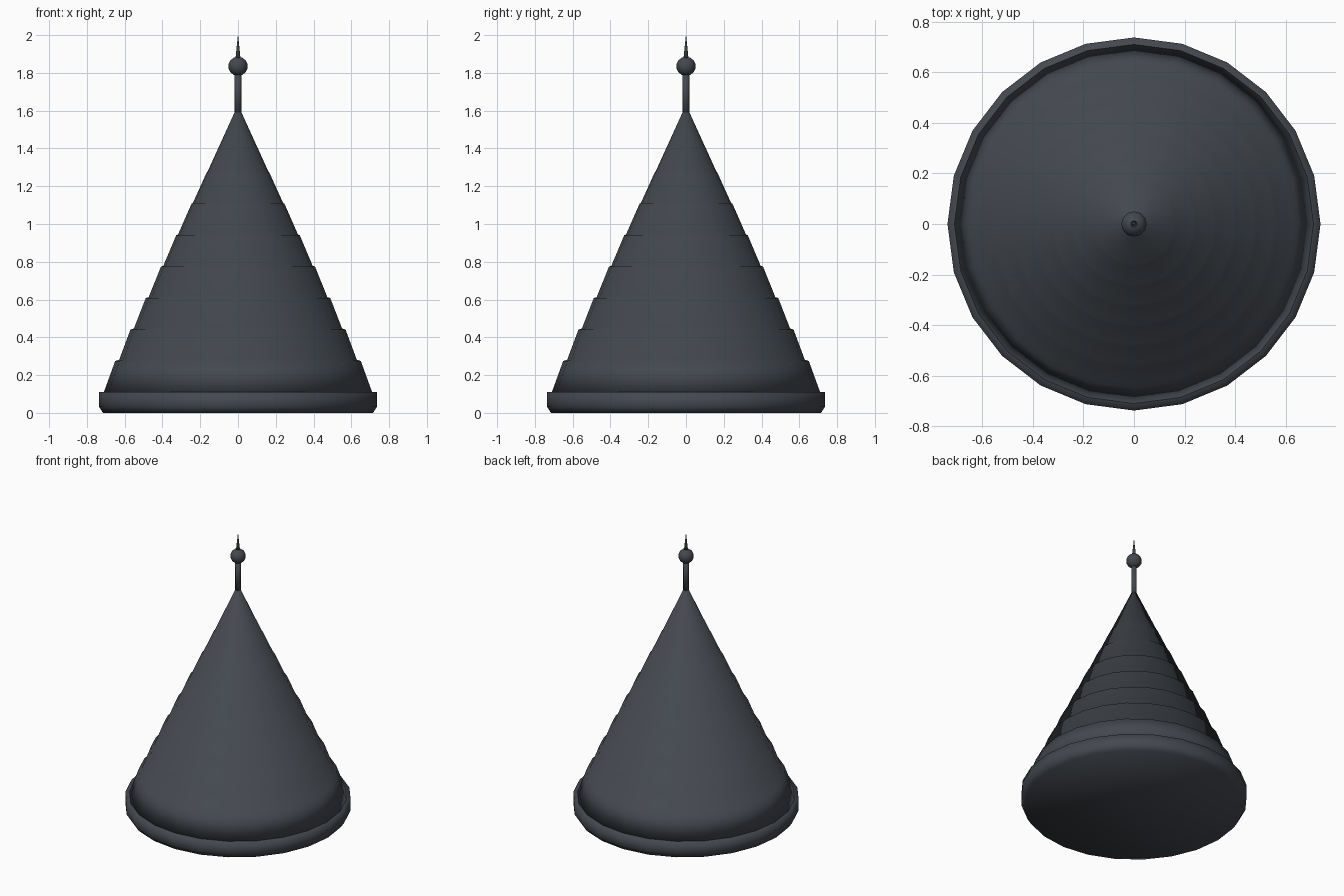
import bpy
import bmesh
import math

old = bpy.data.objects.get("Cube")
if old:
    bpy.data.objects.remove(old, do_unlink=True)

slate = bpy.data.materials.new("dark_slate")
slate.use_nodes = True
colour = (0.058, 0.066, 0.079, 1)
slate.diffuse_color = colour
bsdf = next(n for n in slate.node_tree.nodes if n.type == 'BSDF_PRINCIPLED')
bsdf.inputs["Base Color"].default_value = colour


def lathe(name, profile, sides, sharp_angle):
    """Turn a (radius, height) profile around z and close both ends."""
    bm = bmesh.new()
    rings = []
    for r, z in profile:
        rings.append([bm.verts.new((r * math.cos(a), r * math.sin(a), z))
                      for a in (math.tau * i / sides for i in range(sides))])
    for low, high in zip(rings, rings[1:]):
        for i in range(sides):
            j = (i + 1) % sides
            bm.faces.new((low[i], low[j], high[j], high[i]))
    bm.faces.new(rings[0][::-1])
    bm.faces.new(rings[-1])
    for f in bm.faces:
        f.smooth = True
    for e in bm.edges:
        e.smooth = e.calc_face_angle(0) < math.radians(sharp_angle)
    mesh = bpy.data.meshes.new(name)
    bm.to_mesh(mesh)
    bm.free()
    mesh.materials.append(slate)
    obj = bpy.data.objects.new(name, mesh)
    bpy.context.collection.objects.link(obj)
    return obj


# Eave rim with a chamfered lower edge
lathe("eave_rim", [(0.715, 0), (0.737, 0.035), (0.737, 0.11), (0.69, 0.113)], 24, 50)

# Stepped roof: each tier ends in a small ledge that shrinks upward
tiers = 7
roof = [(0.71, 0.11)]
for i in range(tiers):
    r = 0.65 - 0.0808 * i
    z = 0.275 + 0.1665 * i
    ledge = 0.021 - 0.003 * i
    roof += [(r, z), (r - ledge, z + 0.3 * ledge)]
roof.append((0.012, 1.605))
lathe("tiered_roof", roof, 24, 89)

# Finial: rod, ball and spike
lathe("finial_rod", [(0.018, 1.57), (0.018, 1.82)], 12, 50)
ball_rows = 7
ball = [(max(0.0515 * math.sin(a), 0.001), 1.835 - 0.0505 * math.cos(a))
        for a in (math.pi * k / ball_rows for k in range(ball_rows + 1))]
lathe("finial_ball", ball, 12, 60)
lathe("finial_spike", [(0.014, 1.87), (0.0005, 2.0)], 12, 50)
